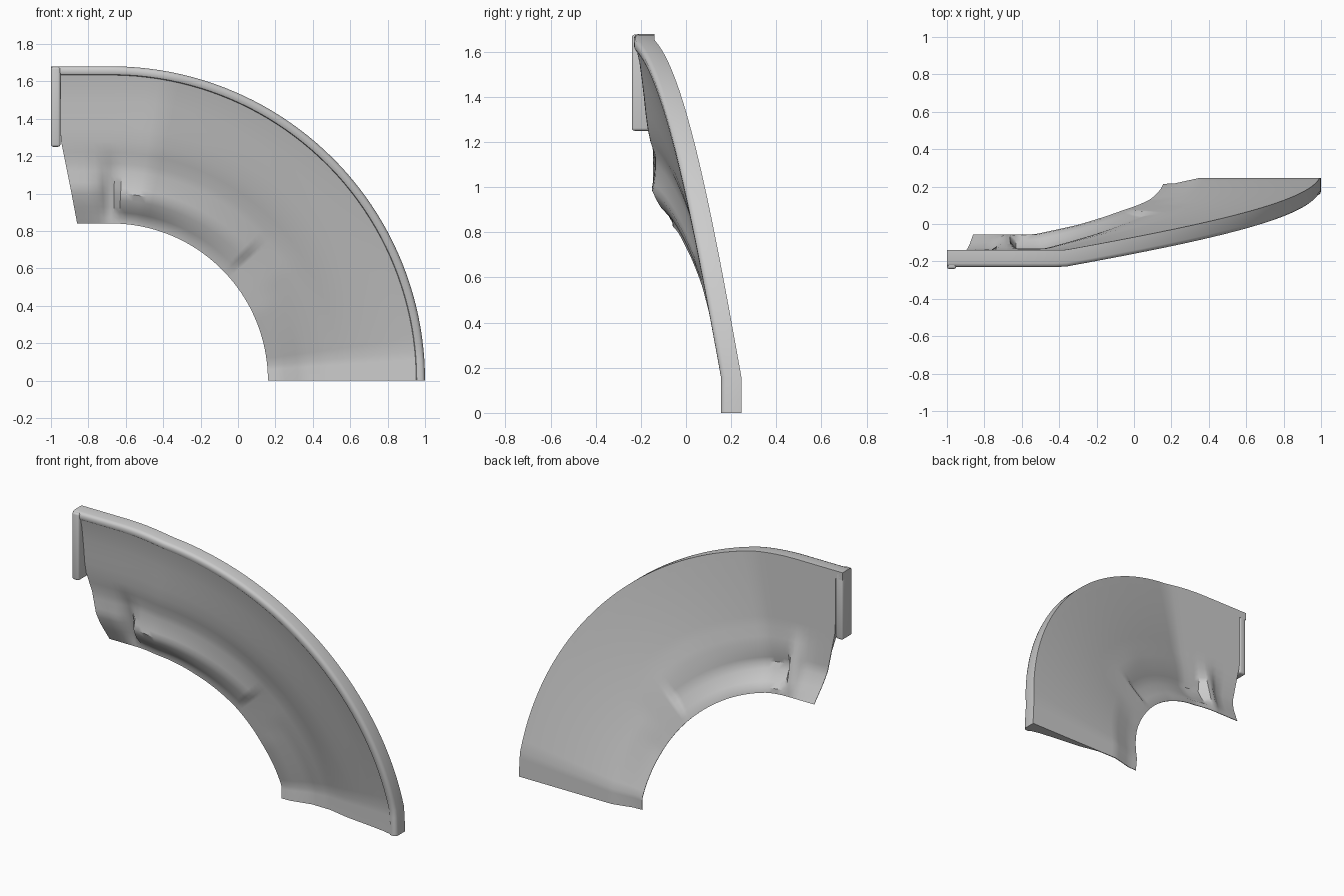
import bpy, bmesh, math

if "Cube" in bpy.data.objects:
    bpy.data.objects.remove(bpy.data.objects["Cube"])

CX = -0.68                      # centre of the quarter arcs (z = 0)


def lerp(x, pts):
    """Piecewise-linear lookup through a few points."""
    if x <= pts[0][0]:
        return pts[0][1]
    for (a, p), (b, q) in zip(pts, pts[1:]):
        if x <= b:
            return p + (q - p) * (x - a) / (b - a)
    return pts[-1][1]


def y_back(a):
    return lerp(a, [(5.5, 0.245), (79.5, -0.14)])


def place(r, a, d):
    """Point on the arc (a degrees), then straight left by d."""
    t = math.radians(a)
    return CX + r * math.cos(t) - d, r * math.sin(t)


def finish(bm, name, angle=35):
    bmesh.ops.recalc_face_normals(bm, faces=bm.faces)
    me = bpy.data.meshes.new(name)
    bm.to_mesh(me)
    bm.free()
    ob = bpy.data.objects.new(name, me)
    bpy.context.collection.objects.link(ob)
    bpy.ops.object.select_all(action='DESELECT')
    ob.select_set(True)
    bpy.context.view_layer.objects.active = ob
    bpy.ops.object.shade_smooth_by_angle(angle=math.radians(angle))
    return ob


def left_edge(r):
    return lerp(r, [(0.84, 0.18), (1.0, 0.21), (1.3, 0.27)])


def panel_y(r, a, w):
    """Back surface of the panel, with the embossed inner border."""
    y = y_back(a)
    edge = lerp(a, [(0, -0.035), (25, -0.015), (35, 0.005), (42, 0.02), (63, 0.05), (79, 0.085)])
    start = 1.22 if edge > 0 else 1.03
    base = y + edge * lerp(r, [(0.84, 1), (0.9, 0.92), (start, 0)])
    # long raised pocket along the inner arc
    top = lerp(a, [(43, 1.06), (60, 1.13), (87, 1.16)])
    ridge = lerp(r, [(0.87, 0), (0.93, 0.55), (1.0, 1), (top, 0.4), (top + 0.06, 0)])
    k = lerp(a, [(42.2, 0), (43.6, 1), (87, 1), (89, 0)])
    # short raised pocket at the straight end
    ridge2 = lerp(r, [(0.84, 0), (1.03, 1), (1.22, 1)])
    k2 = lerp(w, [(0.08, 0), (0.35, 0.85), (1, 1)])
    return base + (y - base) * max(ridge * k, ridge2 * k2) - 0.006 * ridge * k


# Curved panel: back and front skins closed around the border
columns = [(a, 0) for a in (0, 2, 4, 5.5)]
columns += [(8 + 2 * i, 0) for i in range(17)]
columns += [(a, 0) for a in (41, 42.2, 43.6)]
columns += [(45 + 2 * i, 0) for i in range(22)]
columns += [(89, 0), (90, 0)] + [(90, w) for w in (0.08, 0.2, 0.35, 0.6, 0.8, 1)]
radii = [0.84, 0.87, 0.9, 0.93, 0.965, 1.0, 1.03, 1.06, 1.09, 1.12, 1.16,
         1.22, 1.28, 1.35, 1.42, 1.5, 1.57, 1.635]
bm = bmesh.new()
skins = []
for side in (0, 1):
    grid = []
    for a, w in columns:
        row = []
        for r in radii:
            x, z = place(r, a, w * left_edge(r))
            thick = lerp(r, [(0.84, 0.004), (1.16, 0.006), (1.3, 0.035), (1.45, 0.05),
                             (1.57, 0.066), (1.635, 0.08)])
            row.append(bm.verts.new((x, panel_y(r, a, w) - side * thick, z)))
        grid.append(row)
    skins.append(grid)
    for p, q in zip(grid, grid[1:]):
        for j in range(len(radii) - 1):
            bm.faces.new((p[j], q[j], q[j + 1], p[j + 1]))


def border(g):
    return g[0] + [c[-1] for c in g[1:]] + g[-1][-2::-1] + [c[0] for c in g[-2:0:-1]]


b0, b1 = border(skins[0]), border(skins[1])
for i in range(len(b0)):
    j = (i + 1) % len(b0)
    bm.faces.new((b0[i], b0[j], b1[j], b1[i]))
finish(bm, "curved_panel")

# Outer rim: small rounded section swept along the twisted arc
section = [(1.632, 0), (1.68, 0), (1.68, -0.07), (1.675, -0.083), (1.665, -0.09),
           (1.645, -0.09), (1.636, -0.086), (1.632, -0.078)]
path = [(a, 0) for a in (0, 2, 4, 5.5)] + [(8 + 2 * i, 0) for i in range(17)]
path += [(a, 0) for a in (41, 42.2, 43.6)] + [(45 + 2 * i, 0) for i in range(22)]
path += [(89, 0), (90, 0), (90, 0.32)]
bm = bmesh.new()
rings = []
for a, d in path:
    ring = []
    for r, dy in section:
        x, z = place(r, a, d)
        ring.append(bm.verts.new((x, y_back(a) + dy, z)))
    rings.append(ring)
n = len(section)
for p, q in zip(rings, rings[1:]):
    for j in range(n):
        bm.faces.new((p[j], p[(j + 1) % n], q[(j + 1) % n], q[j]))
bm.faces.new(rings[0])
bm.faces.new(rings[-1])
finish(bm, "outer_rim")

# Upright flange closing the straight end
bm = bmesh.new()
bmesh.ops.create_cube(bm, size=1)
for v in bm.verts:
    v.co = (-0.975 + v.co.x * 0.05, -0.19 + v.co.y * 0.1, 1.463 + v.co.z * 0.426)
bmesh.ops.bevel(bm, geom=bm.edges[:], offset=0.012, segments=3, profile=0.5, affect='EDGES')
finish(bm, "end_flange", 50)
